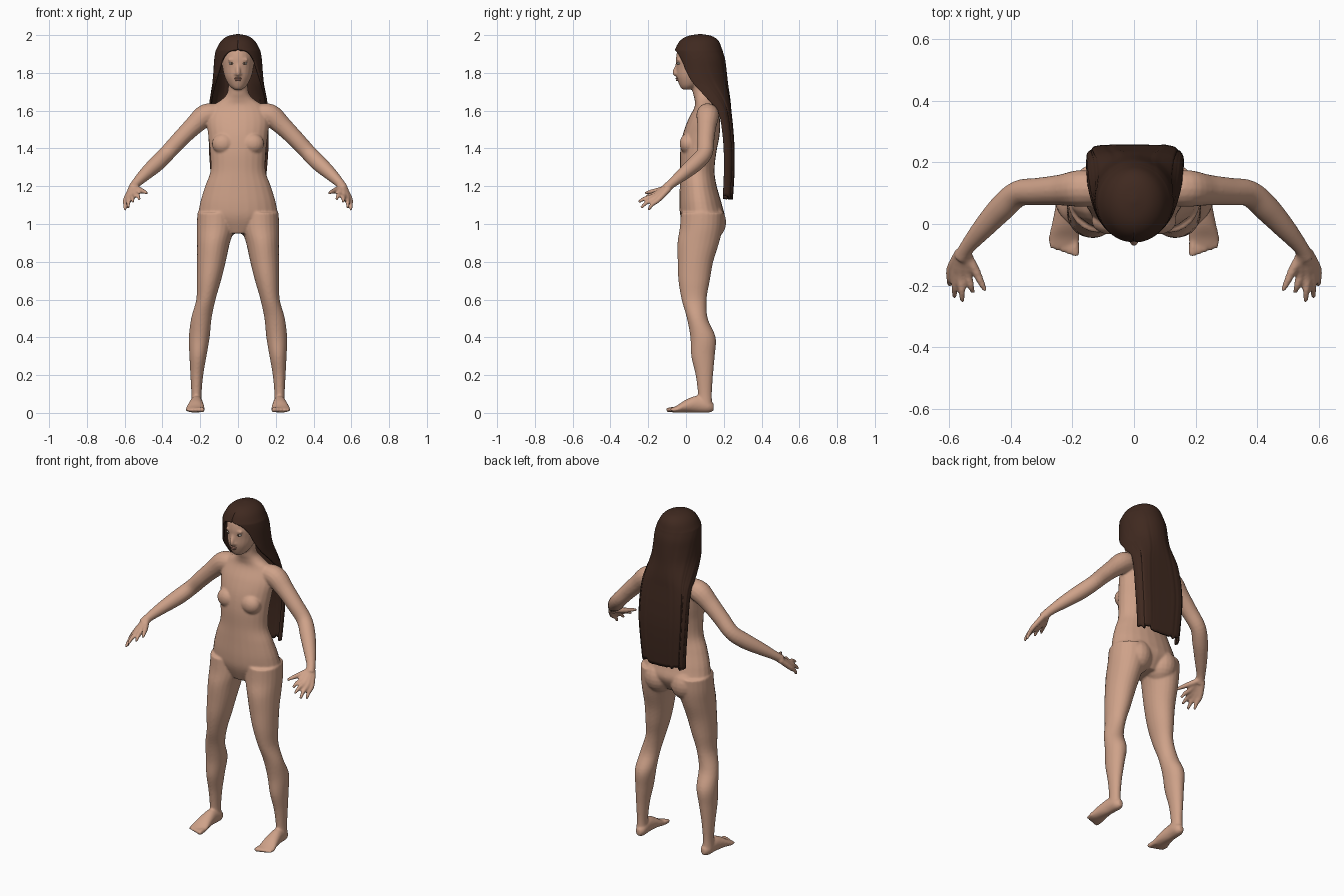
import bpy, bmesh, math, random
from mathutils import Vector, Matrix

random.seed(4)
cube = bpy.data.objects.get("Cube")
if cube:
    bpy.data.objects.remove(cube, do_unlink=True)


def material(name, rgb, rough=0.6):
    m = bpy.data.materials.new(name)
    m.use_nodes = True
    m.diffuse_color = (*rgb, 1)
    node = m.node_tree.nodes["Principled BSDF"]
    node.inputs["Base Color"].default_value = (*rgb, 1)
    node.inputs["Roughness"].default_value = rough
    return m


skin = material("skin", (0.62, 0.36, 0.25))
brown = material("dark brown hair", (0.05, 0.022, 0.014))
lip = material("lip", (0.45, 0.22, 0.16))
white = material("eye white", (0.6, 0.55, 0.5))
dark = material("iris", (0.06, 0.035, 0.02))


def smooth_rows(rows, steps=5):
    """Catmull-Rom interpolation through rows of numbers."""
    out = []
    for i in range(len(rows) - 1):
        a, b, c, d = (rows[max(i - 1, 0)], rows[i], rows[i + 1],
                      rows[min(i + 2, len(rows) - 1)])
        for k in range(steps):
            t = k / steps
            out.append([q + t / 2 * (r - p + t * (2 * p - 5 * q + 4 * r - s
                        + t * (3 * (q - r) + s - p)))
                        for p, q, r, s in zip(a, b, c, d)])
    return out + [list(rows[-1])]


def skin_rings(bm, rings):
    """Closed loft through rings of points."""
    loops = [[bm.verts.new(p) for p in ring] for ring in rings]
    n = len(loops[0])
    for a, b in zip(loops, loops[1:]):
        for i in range(n):
            j = (i + 1) % n
            bm.faces.new((a[i], a[j], b[j], b[i]))
    bm.faces.new(loops[0][::-1])
    bm.faces.new(loops[-1])


def oval_loft(bm, rows, along="z", side=1, n=24):
    """Rows are (height, centre x, centre other, radius x, radius other)."""
    rings = []
    for h, cx, co, rx, ro in smooth_rows(rows):
        ring = []
        for i in range(n):
            a = math.tau * i / n
            x, o = side * (cx + rx * math.cos(a)), co + ro * math.sin(a)
            ring.append((x, o, h) if along == "z" else (x, h, o))
        rings.append(ring)
    skin_rings(bm, rings)


def tube(bm, rows, side=1, n=16):
    """Rows are (x, y, z, radius)."""
    rows = smooth_rows(rows)
    rings = []
    for i, row in enumerate(rows):
        ahead, back = rows[min(i + 1, len(rows) - 1)], rows[max(i - 1, 0)]
        turn = (Vector(ahead[:3]) - Vector(back[:3])).to_track_quat("Z", "Y")
        ring = []
        for k in range(n):
            a = math.tau * k / n
            p = Vector(row[:3]) + turn @ Vector((math.cos(a), math.sin(a), 0)) * row[3]
            ring.append((side * p.x, p.y, p.z))
        rings.append(ring)
    skin_rings(bm, rings)


def ball(bm, centre, size):
    mat = Matrix.Translation(centre) @ Matrix.Diagonal((*size, 1))
    bmesh.ops.create_uvsphere(bm, u_segments=20, v_segments=12, radius=1, matrix=mat)


def finish(bm, name, mat):
    bmesh.ops.recalc_face_normals(bm, faces=bm.faces)
    mesh = bpy.data.meshes.new(name)
    bm.to_mesh(mesh)
    bm.free()
    mesh.materials.append(mat)
    for p in mesh.polygons:
        p.use_smooth = True
    ob = bpy.data.objects.new(name, mesh)
    bpy.context.collection.objects.link(ob)
    return ob


body = bmesh.new()
# torso and neck
oval_loft(body, [
    (0.95, 0, .08, .09, .075), (1.03, 0, .088, .2, .115), (1.1, 0, .078, .203, .113),
    (1.2, 0, .065, .174, .098), (1.28, 0, .06, .146, .091), (1.38, 0, .065, .148, .096),
    (1.47, 0, .08, .158, .098), (1.55, 0, .095, .165, .085), (1.62, 0, .105, .14, .06),
    (1.66, 0, .1, .085, .055), (1.7, 0, .085, .055, .05), (1.78, 0, .075, .052, .05)])
# head
oval_loft(body, [
    (1.712, 0, .005, .022, .026), (1.735, 0, .02, .048, .055), (1.78, 0, .04, .071, .09),
    (1.83, 0, .06, .083, .112), (1.88, 0, .065, .088, .118), (1.93, 0, .065, .078, .105),
    (1.965, 0, .068, .05, .07), (1.98, 0, .07, .02, .03)])
# nose
tube(body, [(0, -.04, 1.86, .009), (0, -.052, 1.825, .011), (0, -.06, 1.8, .013),
            (0, -.045, 1.788, .011)])

knuckles = [(.594, -.145, 1.13), (.578, -.16, 1.14), (.56, -.165, 1.15), (.538, -.16, 1.16)]
tips = [(.598, -.2, 1.072), (.582, -.238, 1.085), (.556, -.252, 1.115), (.522, -.222, 1.13)]
for s in (1, -1):
    # face relief, chest and hips
    ball(body, (s * .034, -.039, 1.869), (.022, .011, .007))
    ball(body, (s * .012, -.048, 1.795), (.009, .01, .008))
    ball(body, (s * .078, .012, 1.425), (.06, .046, .055))
    ball(body, (s * .088, .118, 1.01), (.088, .095, .1))
    # leg
    oval_loft(body, [
        (1.06, .115, .085, .1, .112), (.98, .118, .08, .1, .113), (.9, .13, .065, .087, .11),
        (.8, .141, .05, .076, .094), (.7, .154, .043, .064, .083), (.6, .17, .043, .051, .066),
        (.5, .194, .06, .054, .055), (.4, .205, .09, .055, .067), (.3, .212, .09, .045, .062),
        (.2, .218, .097, .034, .046), (.1, .22, .1, .027, .037), (.04, .22, .1, .03, .04)],
        side=s)
    # foot and toes
    oval_loft(body, [
        (.147, .216, .03, .014, .018), (.12, .217, .036, .03, .035), (.06, .22, .046, .034, .045),
        (0, .223, .036, .043, .034), (-.045, .226, .021, .05, .02), (-.075, .226, .015, .044, .012)],
        along="y", side=s)
    for i in range(5):
        x, end, r = .19 + i * .019, -.103 + .006 * i, .0135 - .0012 * i
        tube(body, [(x + .003, -.04, .018, r), (x, end + .012, .016, r), (x, end, .013, r * .6)], s)
    # arm
    tube(body, [(.1, .11, 1.585, .05), (.17, .115, 1.575, .06), (.24, .11, 1.515, .05),
                (.31, .105, 1.445, .045), (.375, .098, 1.375, .043), (.43, .05, 1.32, .043),
                (.49, -.015, 1.265, .035), (.54, -.075, 1.215, .025), (.56, -.11, 1.185, .025)], s)
    # palm, fingers and thumb
    for k, t in zip(knuckles, tips):
        wrist = Vector((.552, -.095, 1.195))
        k, t = Vector(k), Vector(t)
        wrist = wrist + (k - Vector((.566, -.158, 1.145))) * .4
        mid = k.lerp(t, .55) + Vector((0, -.004, .005))
        tube(body, [(*wrist, .017), (*k, .0145), (*mid, .0115), (*t, .0075)], s, 12)
    tube(body, [(.542, -.1, 1.19, .017), (.515, -.148, 1.178, .015),
                (.495, -.19, 1.17, .0115), (.481, -.217, 1.163, .007)], s, 12)

figure = finish(body, "body", skin)
fuse = figure.modifiers.new("fuse", "REMESH")
fuse.mode, fuse.voxel_size, fuse.use_smooth_shade = "VOXEL", 0.006, True
soft = figure.modifiers.new("soften", "SMOOTH")
soft.factor, soft.iterations = 0.5, 5

# lips
bm = bmesh.new()
ball(bm, (0, -.046, 1.771), (.02, .01, .005))
ball(bm, (0, -.044, 1.762), (.017, .01, .006))
finish(bm, "lips", lip)

# eyes
for s, label in ((1, "left"), (-1, "right")):
    bm = bmesh.new()
    ball(bm, (s * .034, -.037, 1.85), (.015, .011, .007))
    finish(bm, label + "_eye", white)
    bm = bmesh.new()
    ball(bm, (s * .034, -.0435, 1.85), (.006, .006, .006))
    finish(bm, label + "_iris", dark)

# hair: rows of height, half width, centre y, depth, half arc in degrees, squareness
rows = smooth_rows([
    (2.0, 0, .075, 0, 180, 1), (1.99, .05, .073, .06, 180, 1), (1.965, .085, .07, .098, 180, 1),
    (1.925, .108, .067, .118, 180, 1), (1.91, .114, .068, .122, 155, 1),
    (1.87, .121, .075, .127, 138, 1), (1.81, .125, .08, .13, 126, 1), (1.74, .131, .09, .128, 110, .95),
    (1.66, .145, .13, .1, 95, .8), (1.6, .15, .165, .07, 90, .65), (1.5, .152, .19, .055, 90, .55),
    (1.38, .15, .2, .052, 90, .5), (1.25, .14, .2, .05, 90, .5), (1.14, .132, .195, .048, 90, .5)], 4)
columns = 72
strand = [random.uniform(-1, 1) for _ in range(columns // 3 + 1)]


def power(v, p):
    return math.copysign(abs(v) ** p, v)


bm = bmesh.new()
grid = []
for z, w, yc, d, arc, p in rows:
    fall = min(max((1.97 - z) / 0.5, 0), 1)
    line = []
    for i in range(columns + 1):
        a = math.radians(arc) * (2 * i / columns - 1)
        r = 1 + .035 * fall * strand[i // 3]
        drop = .012 * strand[i // 3] * max(0, (1.3 - z) / 0.16)
        line.append(bm.verts.new((w * r * power(math.sin(a), p),
                                  yc + d * r * power(math.cos(a), p), z + drop)))
    grid.append(line)
for a, b in zip(grid, grid[1:]):
    for i in range(columns):
        bm.faces.new((a[i], a[i + 1], b[i + 1], b[i]))
bmesh.ops.remove_doubles(bm, verts=bm.verts, dist=1e-5)
hair = finish(bm, "long_hair", brown)
thick = hair.modifiers.new("thickness", "SOLIDIFY")
thick.thickness, thick.offset = 0.012, 0
